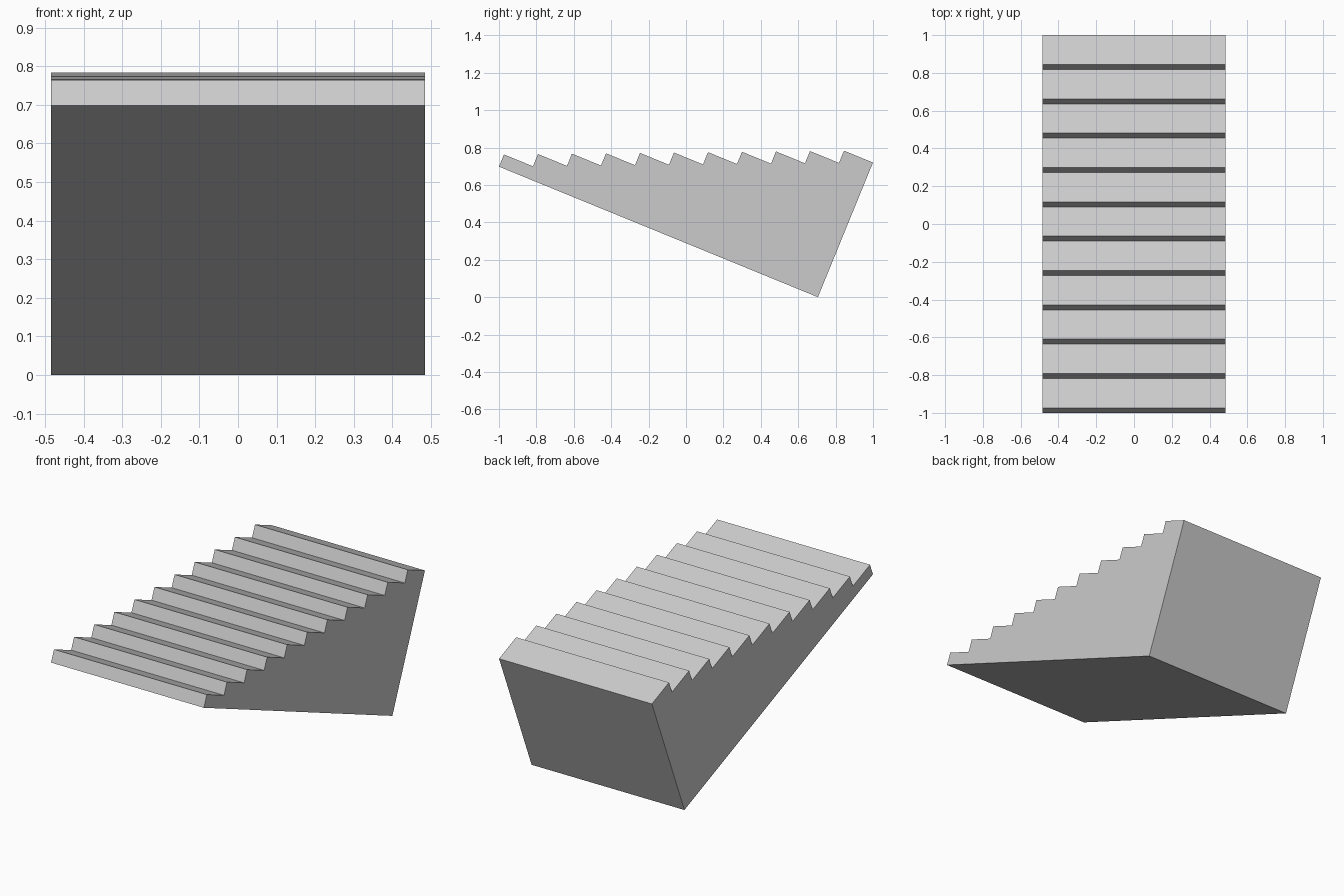
import bpy, bmesh
from math import radians
from mathutils import Matrix

if "Cube" in bpy.data.objects:
    bpy.data.objects.remove(bpy.data.objects["Cube"])

STEPS = 11
TREAD, RISER = 0.1675, 0.0707
HALF_WIDTH = 0.484
TILT = radians(-22.25)

# Side profile of an upright solid staircase (depth, height)
profile = [(0, 0)]
for i in range(STEPS):
    profile.append((i * TREAD, (i + 1) * RISER))
    profile.append(((i + 1) * TREAD, (i + 1) * RISER))
profile.append((STEPS * TREAD, 0))

# Extrude the profile across the width
bm = bmesh.new()
face = bm.faces.new([bm.verts.new((-HALF_WIDTH, y, z)) for y, z in profile])
result = bmesh.ops.extrude_face_region(bm, geom=[face])
new_verts = [g for g in result["geom"] if isinstance(g, bmesh.types.BMVert)]
bmesh.ops.translate(bm, verts=new_verts, vec=(2 * HALF_WIDTH, 0, 0))

# Tip the staircase forward so it stands on its lower back edge
bm.transform(Matrix.Translation((0, -1, 0.6975)) @ Matrix.Rotation(TILT, 4, "X"))
bmesh.ops.recalc_face_normals(bm, faces=bm.faces)

mesh = bpy.data.meshes.new("staircase")
bm.to_mesh(mesh)
bm.free()
bpy.context.collection.objects.link(bpy.data.objects.new("staircase", mesh))
